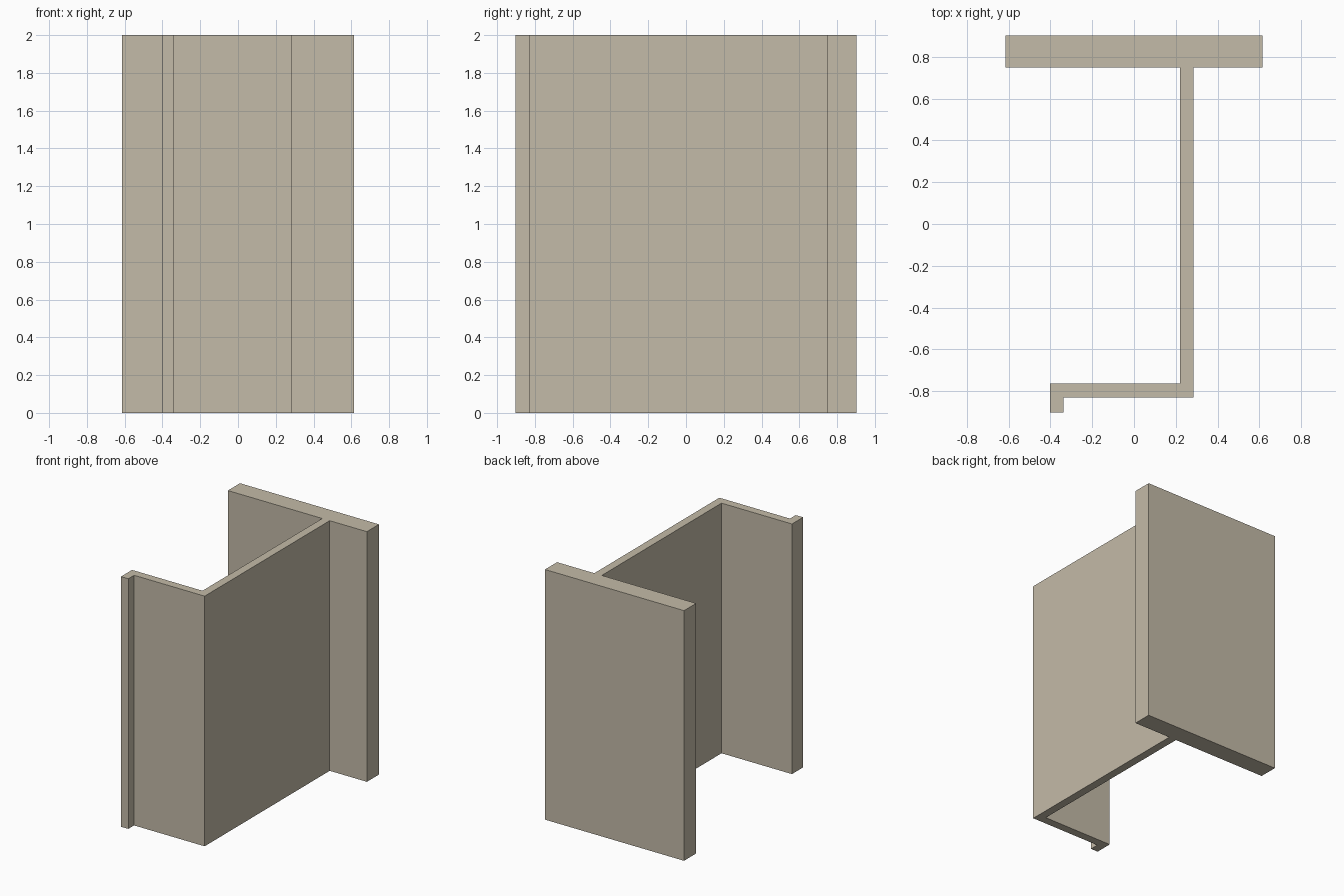
import bpy
import bmesh

if "Cube" in bpy.data.objects:
    bpy.data.objects.remove(bpy.data.objects["Cube"])

HEIGHT = 2.0

# Single flat colour
beige = bpy.data.materials.new("warm_beige")
beige.diffuse_color = (0.55, 0.495, 0.392, 1.0)
beige.use_nodes = True
beige.node_tree.nodes["Principled BSDF"].inputs["Base Color"].default_value = beige.diffuse_color

# Cross-section seen from above: wide flange, web, thin flange and end lip
profile = [
    (-0.615, 0.903), (-0.615, 0.75), (0.22, 0.75), (0.22, -0.763),
    (-0.403, -0.763), (-0.403, -0.903), (-0.338, -0.903), (-0.338, -0.83),
    (0.286, -0.83), (0.286, 0.75), (0.615, 0.75), (0.615, 0.903),
]


def extrude_profile(name, points, height, material):
    """Fill a closed outline and extrude it upwards from the ground."""
    bm = bmesh.new()
    base = bm.faces.new([bm.verts.new((x, y, 0.0)) for x, y in points])
    result = bmesh.ops.extrude_face_region(bm, geom=[base], use_keep_orig=True)
    top = [g for g in result["geom"] if isinstance(g, bmesh.types.BMVert)]
    bmesh.ops.translate(bm, verts=top, vec=(0.0, 0.0, height))
    bmesh.ops.recalc_face_normals(bm, faces=bm.faces)
    mesh = bpy.data.meshes.new(name)
    bm.to_mesh(mesh)
    bm.free()
    mesh.materials.append(material)
    obj = bpy.data.objects.new(name, mesh)
    bpy.context.collection.objects.link(obj)
    return obj


# Extruded beam
extrude_profile("flanged_beam", profile, HEIGHT, beige)
